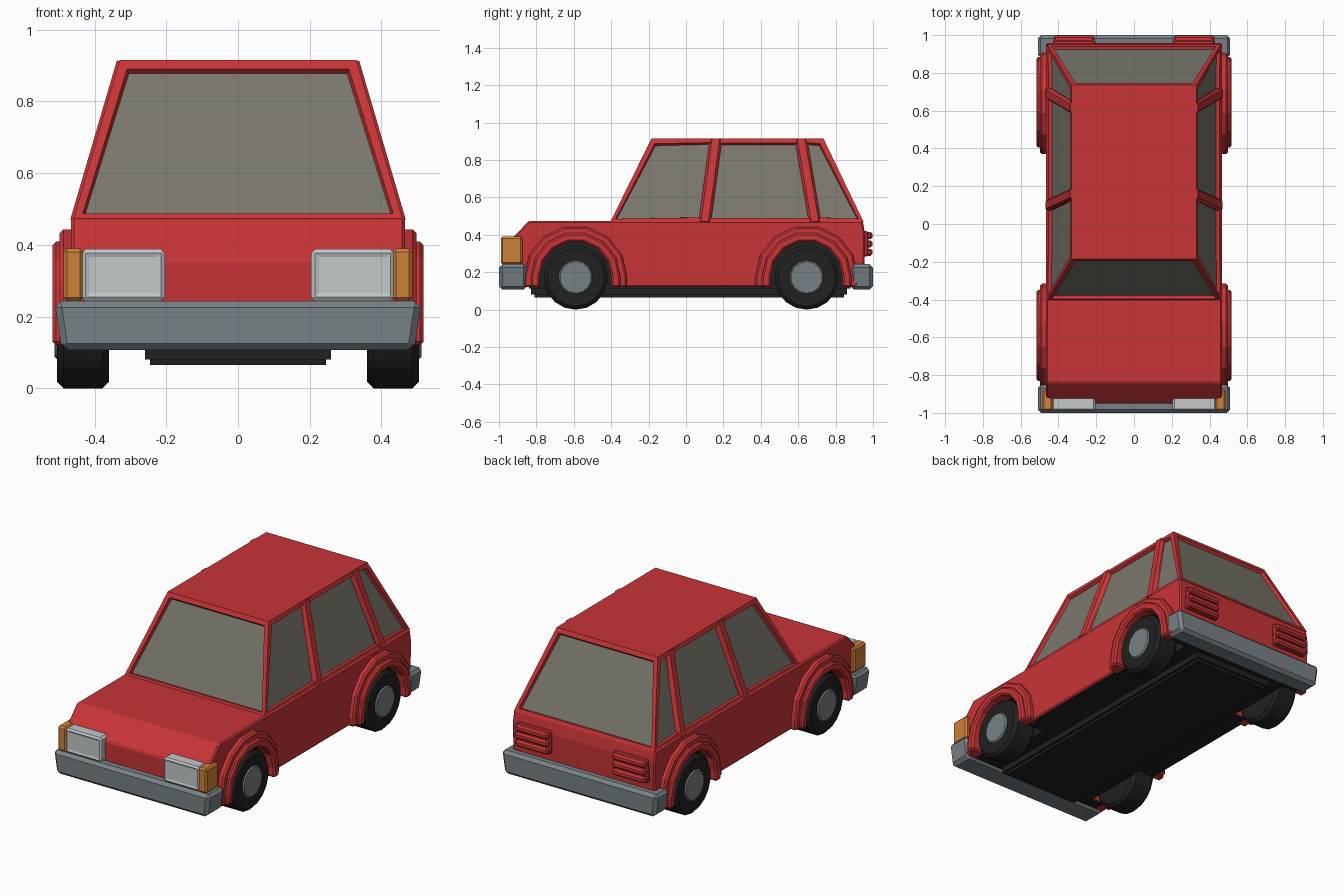
import bpy, bmesh, math
from mathutils import Vector

if "Cube" in bpy.data.objects:
    bpy.data.objects.remove(bpy.data.objects["Cube"])


def mat(name, r, g, b):
    m = bpy.data.materials.new(name)
    m.diffuse_color = (r, g, b, 1)
    m.use_nodes = True
    m.node_tree.nodes["Principled BSDF"].inputs["Base Color"].default_value = m.diffuse_color
    return m


RED = mat("red paint", 0.58, 0.035, 0.038)
GLASS = mat("grey glass", 0.19, 0.185, 0.15)
GREY = mat("bumper grey", 0.19, 0.22, 0.235)
BLACK = mat("rubber black", 0.015, 0.015, 0.015)
LAMP = mat("lamp silver", 0.55, 0.58, 0.59)
ORANGE = mat("indicator orange", 0.62, 0.22, 0.04)


def finish(name, bm, mats, bevel=0.0, mirror=False, smooth=False):
    bmesh.ops.recalc_face_normals(bm, faces=bm.faces)
    me = bpy.data.meshes.new(name)
    bm.to_mesh(me)
    bm.free()
    for m in mats:
        me.materials.append(m)
    ob = bpy.data.objects.new(name, me)
    bpy.context.collection.objects.link(ob)
    if bevel:
        b = ob.modifiers.new("bevel", 'BEVEL')
        b.width, b.segments, b.limit_method = bevel, 1, 'ANGLE'
        b.angle_limit = math.radians(40)
    if mirror:
        ob.modifiers.new("mirror", 'MIRROR').use_clip = False
    if smooth:
        bpy.ops.object.select_all(action='DESELECT')
        ob.select_set(True)
        bpy.context.view_layer.objects.active = ob
        bpy.ops.object.shade_smooth_by_angle(angle=math.radians(30))
    return ob


def prism_bm(pts, x0, x1):
    """Side profile of (y, z) points extruded along x."""
    bm = bmesh.new()
    a = [bm.verts.new((x0, y, z)) for y, z in pts]
    b = [bm.verts.new((x1, y, z)) for y, z in pts]
    bm.faces.new(a)
    bm.faces.new(b[::-1])
    for i in range(len(pts)):
        j = (i + 1) % len(pts)
        bm.faces.new((a[i], b[i], b[j], a[j]))
    bmesh.ops.recalc_face_normals(bm, faces=bm.faces)
    return bm


def box_bm(x, y, z):
    return prism_bm([(y[0], z[0]), (y[1], z[0]), (y[1], z[1]), (y[0], z[1])], *x)


def box(name, x, y, z, m, bevel=0.0, mirror=False):
    return finish(name, box_bm(x, y, z), [m], bevel, mirror)


def arch(cy, r, n=7):
    """Wheel arch outline from sill, over the wheel, back to sill."""
    arc = [(cy - r * math.cos(math.pi * i / n), 0.175 + r * math.sin(math.pi * i / n))
           for i in range(n + 1)]
    return [(cy - r, 0.12)] + arc + [(cy + r, 0.12)]


AXLES = {"front": -0.59, "rear": 0.645}

# Lower body with open wheel arches and dark underside
profile = [(-0.945, 0.12)] + arch(-0.59, 0.2) + arch(0.645, 0.2) + [
    (0.95, 0.12), (0.958, 0.4), (0.945, 0.475), (-0.84, 0.475), (-0.95, 0.36)]
bm = prism_bm(profile, -0.465, 0.465)
for f in bm.faces:
    if f.normal.z < -0.2:
        f.material_index = 1
finish("body", bm, [RED, BLACK], 0.008)

# Inner tub closing the wheel wells, and stepped underbody
box("wheel_well_core", (-0.35, 0.35), (-0.84, 0.88), (0.113, 0.44), BLACK)
box("underbody", (-0.26, 0.26), (-0.83, 0.86), (0.08, 0.125), BLACK)
box("underbody_step", (-0.245, 0.245), (-0.81, 0.845), (0.065, 0.09), BLACK)

# Cabin: frame faces with inset, sunken windows
BASE = [-0.405, 0.10, 0.69, 0.95]
TOP = [-0.185, 0.16, 0.615, 0.735]
bm = bmesh.new()
rows = {s: ([bm.verts.new((s * 0.46, y, 0.468)) for y in BASE],
            [bm.verts.new((s * 0.33, y, 0.915)) for y in TOP]) for s in (-1, 1)}
windows = []
for s, (lo, hi) in rows.items():
    for i in range(3):
        windows.append(bm.faces.new((lo[i], lo[i + 1], hi[i + 1], hi[i])))
for i in (0, 3):
    windows.append(bm.faces.new((rows[-1][0][i], rows[1][0][i], rows[1][1][i], rows[-1][1][i])))
for k in (0, 1):
    bm.faces.new(rows[-1][k] + rows[1][k][::-1])
bmesh.ops.recalc_face_normals(bm, faces=bm.faces)
for w in windows:
    bmesh.ops.inset_individual(bm, faces=[w], thickness=0.034, depth=0)
    bmesh.ops.inset_individual(bm, faces=[w], thickness=0.008, depth=-0.018)
    w.material_index = 1
finish("cabin", bm, [RED, GLASS])

# Door pillars standing slightly proud of the cabin sides
bm = bmesh.new()
out = Vector((0.447, 0, 0.13)).normalized() * 0.008
for i in (1, 2):
    vs = []
    for y, x, z in ((BASE[i], 0.46, 0.468), (TOP[i], 0.33, 0.912)):
        for dy, d in ((-0.033, -1), (-0.02, 1), (0.02, 1), (0.033, -1)):
            vs.append(bm.verts.new(Vector((x, y + dy, z)) + out * d))
    bm.faces.new(vs[:4])
    bm.faces.new(vs[4:])
    for k in range(4):
        j = (k + 1) % 4
        bm.faces.new((vs[k], vs[j], vs[4 + j], vs[4 + k]))
finish("door_pillars", bm, [RED], mirror=True)

for end, cy in AXLES.items():
    # Stepped arch flares
    for part, r0, r1, x in (("outer", 0.2, 0.275, 0.497), ("inner", 0.192, 0.24, 0.517)):
        ring = arch(cy, r1) + arch(cy, r0)[::-1]
        finish(f"{end}_arch_{part}", prism_bm(ring, 0.43, x), [RED], 0.01, True)
    # Tyres and hubs
    for part, r, n, x0, x1, m, bev in (("tyre", 0.172, 18, 0.36, 0.505, BLACK, 0.018),
                                       ("hub", 0.092, 14, 0.45, 0.512, GREY, 0.008)):
        pts = [(cy + r * math.cos(2 * math.pi * (i + .5) / n),
                0.172 + r * math.sin(2 * math.pi * (i + .5) / n)) for i in range(n)]
        finish(f"{end}_{part}", prism_bm(pts, x0, x1), [m], bev, True, True)

# Bumpers, slightly narrower at the bottom
for name, y in (("front_bumper", (-1.0, -0.85)), ("rear_bumper", (0.88, 1.0))):
    bm = box_bm((-0.512, 0.512), y, (0.107, 0.243))
    for v in bm.verts:
        if v.co.z < 0.15:
            v.co.x *= 0.96
    finish(name, bm, [GREY], 0.018)

# Headlights with recessed lens
bm = box_bm((0.203, 0.437), (-0.992, -0.9), (0.243, 0.388))
face = min(bm.faces, key=lambda f: f.calc_center_median().y)
bmesh.ops.inset_individual(bm, faces=[face], thickness=0.032, depth=-0.008)
finish("headlights", bm, [LAMP], 0.012, True)

# Corner indicators
box("indicators", (0.43, 0.487), (-0.99, -0.875), (0.243, 0.39), ORANGE, 0.01, True)

# Ribbed tail lights
box("tail_light_backs", (0.205, 0.43), (0.94, 0.975), (0.285, 0.42), RED, 0.008, True)
for i in range(3):
    z = 0.288 + i * 0.045
    box(f"tail_light_rib_{i + 1}", (0.21, 0.425), (0.95, 0.997), (z, z + 0.037), RED, 0.01, True)
